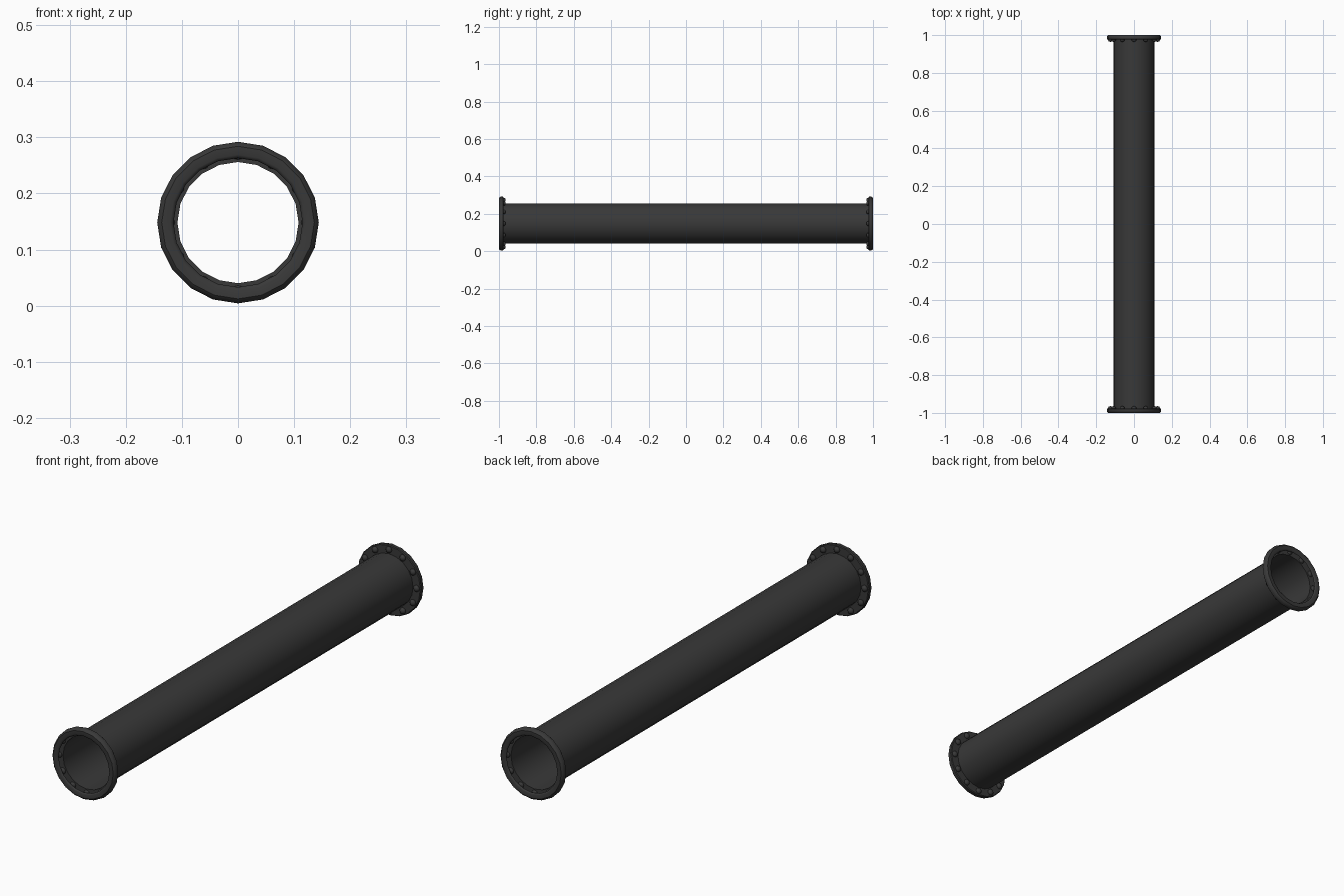
import bpy, bmesh, math
from mathutils import Vector, Matrix

if "Cube" in bpy.data.objects:
    bpy.data.objects.remove(bpy.data.objects["Cube"])

SIDES = 20        # segments around the pipe
CZ = 0.148        # height of the pipe axis

iron = bpy.data.materials.new("dark_iron")
iron.diffuse_color = (0.04, 0.04, 0.04, 1)
iron.use_nodes = True
iron.node_tree.nodes["Principled BSDF"].inputs["Base Color"].default_value = iron.diffuse_color


def finish(bm, name, angle=40):
    mesh = bpy.data.meshes.new(name)
    bm.to_mesh(mesh)
    bm.free()
    obj = bpy.data.objects.new(name, mesh)
    bpy.context.collection.objects.link(obj)
    mesh.materials.append(iron)
    bpy.ops.object.select_all(action='DESELECT')
    obj.select_set(True)
    bpy.context.view_layer.objects.active = obj
    bpy.ops.object.shade_smooth_by_angle(angle=math.radians(angle))
    return obj


def lathe(name, profile):
    """Revolve (radius, y) points around the pipe axis."""
    bm = bmesh.new()
    rings = []
    for r, y in profile:
        rings.append([bm.verts.new((r * math.sin(math.tau * i / SIDES), y,
                                    CZ + r * math.cos(math.tau * i / SIDES)))
                      for i in range(SIDES)])
    for a, b in zip(rings, rings[1:]):
        for i in range(SIDES):
            j = (i + 1) % SIDES
            bm.faces.new((a[i], a[j], b[j], b[i]))
    bmesh.ops.recalc_face_normals(bm, faces=bm.faces)
    return finish(bm, name)


def rivets(name, s):
    """Twelve round rivet heads on the pipe side of a flange."""
    bm = bmesh.new()
    for k in range(12):
        a = math.tau * k / 12
        pos = Vector((0.125 * math.cos(a), s * 0.975, CZ + 0.125 * math.sin(a)))
        bmesh.ops.create_uvsphere(
            bm, u_segments=10, v_segments=6, radius=0.013,
            matrix=Matrix.Translation(pos) @ Matrix.Diagonal((1, 0.85, 1, 1)))
    return finish(bm, name)


# Thin-walled pipe, open at both ends
lathe("pipe", [(0.108, -0.976), (0.108, 0.976)])

# Hollow flange with rounded rim at each end, with its rivets
rim = [(0.108, 0.976), (0.141, 0.976), (0.144, 0.979), (0.144, 0.988),
       (0.142, 0.995), (0.136, 1.0), (0.121, 1.0), (0.117, 0.998), (0.115, 0.994)]
for label, s in (("front", -1), ("back", 1)):
    lathe(label + "_flange", [(r, s * y) for r, y in rim])
    rivets(label + "_rivets", s)
